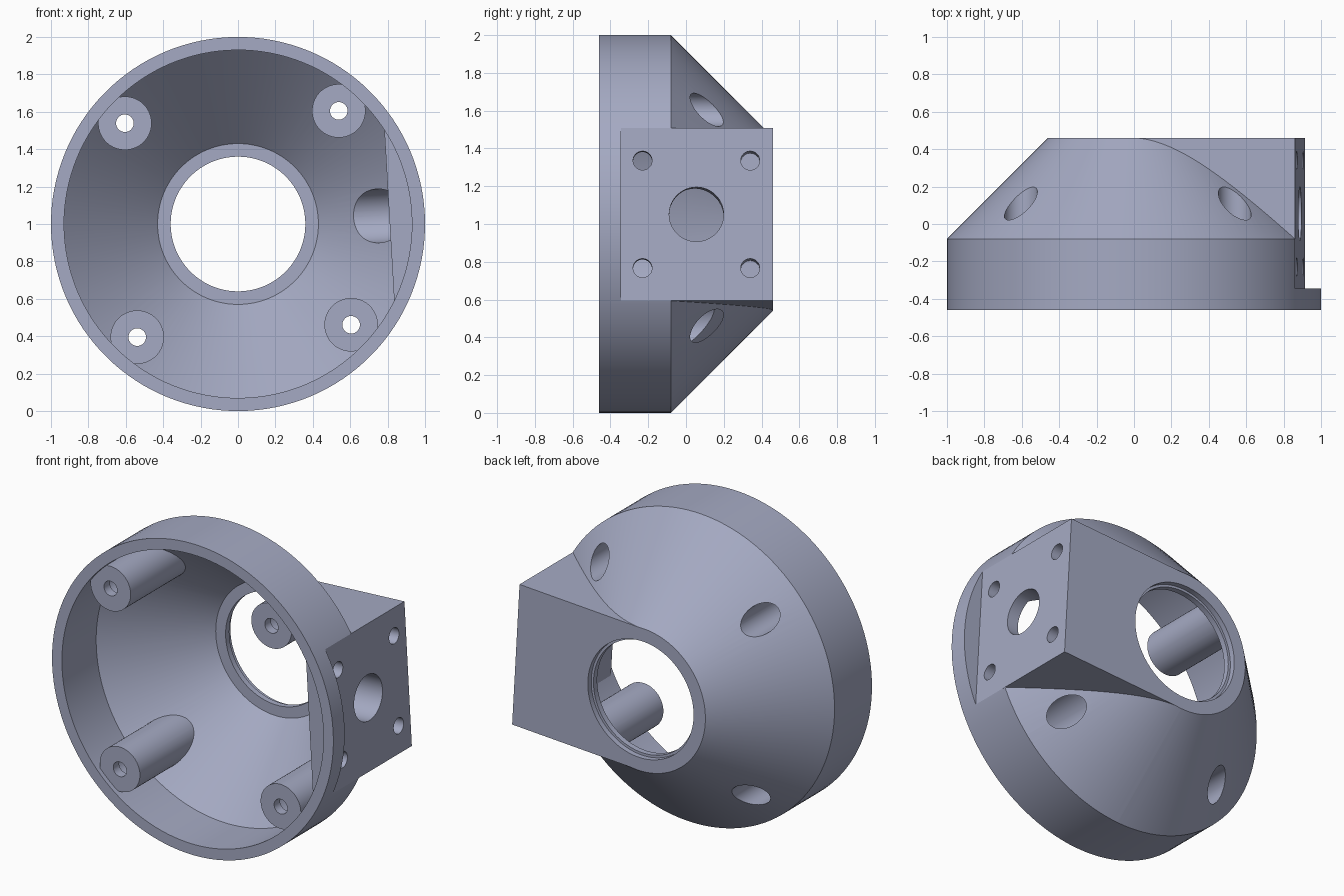
import bpy, bmesh, math
from mathutils import Matrix, Vector

if "Cube" in bpy.data.objects:
    bpy.data.objects.remove(bpy.data.objects["Cube"])

TILT = math.radians(3.3)     # roll of the mount about the main axis
SEG = 128

paint = bpy.data.materials.new("blue_grey")
paint.diffuse_color = (0.376, 0.402, 0.546, 1)
paint.use_nodes = True
paint.node_tree.nodes["Principled BSDF"].inputs["Base Color"].default_value = paint.diffuse_color


def finish(name, bm):
    bmesh.ops.recalc_face_normals(bm, faces=bm.faces[:])
    me = bpy.data.meshes.new(name)
    bm.to_mesh(me)
    bm.free()
    me.materials.append(paint)
    ob = bpy.data.objects.new(name, me)
    bpy.context.collection.objects.link(ob)
    return ob


def revolve(name, profile):
    """Solid of revolution about the y axis from (radius, y) points."""
    bm = bmesh.new()
    rings = []
    for r, y in profile:
        rings.append([bm.verts.new((r * math.cos(a), y, r * math.sin(a)))
                      for a in (2 * math.pi * i / SEG for i in range(SEG))])
    for a, b in zip(rings, rings[1:]):
        for i in range(SEG):
            j = (i + 1) % SEG
            bm.faces.new((a[i], a[j], b[j], b[i]))
    bm.faces.new(rings[0])
    bm.faces.new(rings[-1])
    return finish(name, bm)


def box(name, lo, hi):
    lo, hi = Vector(lo), Vector(hi)
    bm = bmesh.new()
    bmesh.ops.create_cube(bm, size=1)
    for v in bm.verts:
        v.co = [(lo[k] + hi[k]) / 2 + v.co[k] * (hi[k] - lo[k]) for k in range(3)]
    return finish(name, bm)


def rod(name, r, start, end, seg=48):
    start, end = Vector(start), Vector(end)
    d = end - start
    turn = Vector((0, 0, 1)).rotation_difference(d).to_matrix().to_4x4()
    bm = bmesh.new()
    bmesh.ops.create_cone(bm, cap_ends=True, segments=seg, radius1=r, radius2=r,
                          depth=d.length,
                          matrix=Matrix.Translation((start + end) / 2) @ turn)
    return finish(name, bm)


def combine(target, tool, operation):
    mod = target.modifiers.new("join", 'BOOLEAN')
    mod.object = tool
    mod.operation = operation
    mod.solver = 'EXACT'
    bpy.context.view_layer.objects.active = target
    bpy.ops.object.modifier_apply(modifier=mod.name)
    bpy.data.objects.remove(tool, do_unlink=True)


# Outer bell: straight rim, 45 degree cone, square side block
housing = revolve("housing", [(1, -0.46), (1, -0.08), (0.3, 0.62)])
combine(housing, box("side_block", (0, -0.1, -0.458), (1.2, 0.55, 0.458)), 'UNION')
combine(housing, box("back_trim", (-2, 0.46, -2), (2, 1, 2)), 'DIFFERENCE')
combine(housing, box("flat_trim", (0.889, -0.345, -2), (2, 1, 2)), 'DIFFERENCE')

# Cavity with stepped back opening, leaving the side wall and four bosses
cavity = revolve("cavity", [(0.93, -0.6), (0.93, -0.112), (0.43, 0.388), (0.36, 0.388),
                            (0.36, 0.425), (0.376, 0.425), (0.376, 0.6)])
combine(cavity, box("side_wall", (0.81, -0.43, -1), (2, 0.3, 1)), 'DIFFERENCE')
posts = [(0.81 * math.cos(a), 0.81 * math.sin(a))
         for a in (math.pi / 4 + k * math.pi / 2 for k in range(4))]
for x, z in posts:
    combine(cavity, rod("boss", 0.143, (x, -0.43, z), (x, 0.7, z)), 'DIFFERENCE')
combine(housing, cavity, 'DIFFERENCE')

# Screw holes through the bosses, widened from the back
for x, z in posts:
    combine(housing, rod("screw_hole", 0.047, (x, -0.6, z), (x, 0.6, z)), 'DIFFERENCE')
    combine(housing, rod("head_hole", 0.088, (x, -0.37, z), (x, 0.6, z)), 'DIFFERENCE')

# Mounting face: central bore and four fixing holes
combine(housing, rod("bore", 0.144, (0.45, 0.055, 0), (1.2, 0.055, 0), 64), 'DIFFERENCE')
for dy in (-0.285, 0.285):
    for z in (-0.285, 0.285):
        combine(housing, rod("fixing", 0.05, (0.70, 0.055 + dy, z),
                             (1.2, 0.055 + dy, z)), 'DIFFERENCE')

# Roll into place, stand on the ground, smooth the curved faces
housing.data.transform(Matrix.Translation((0, 0, 1)) @ Matrix.Rotation(-TILT, 4, 'Y'))
bpy.ops.object.select_all(action='DESELECT')
housing.select_set(True)
bpy.context.view_layer.objects.active = housing
bpy.ops.object.shade_smooth_by_angle(angle=math.radians(25))
